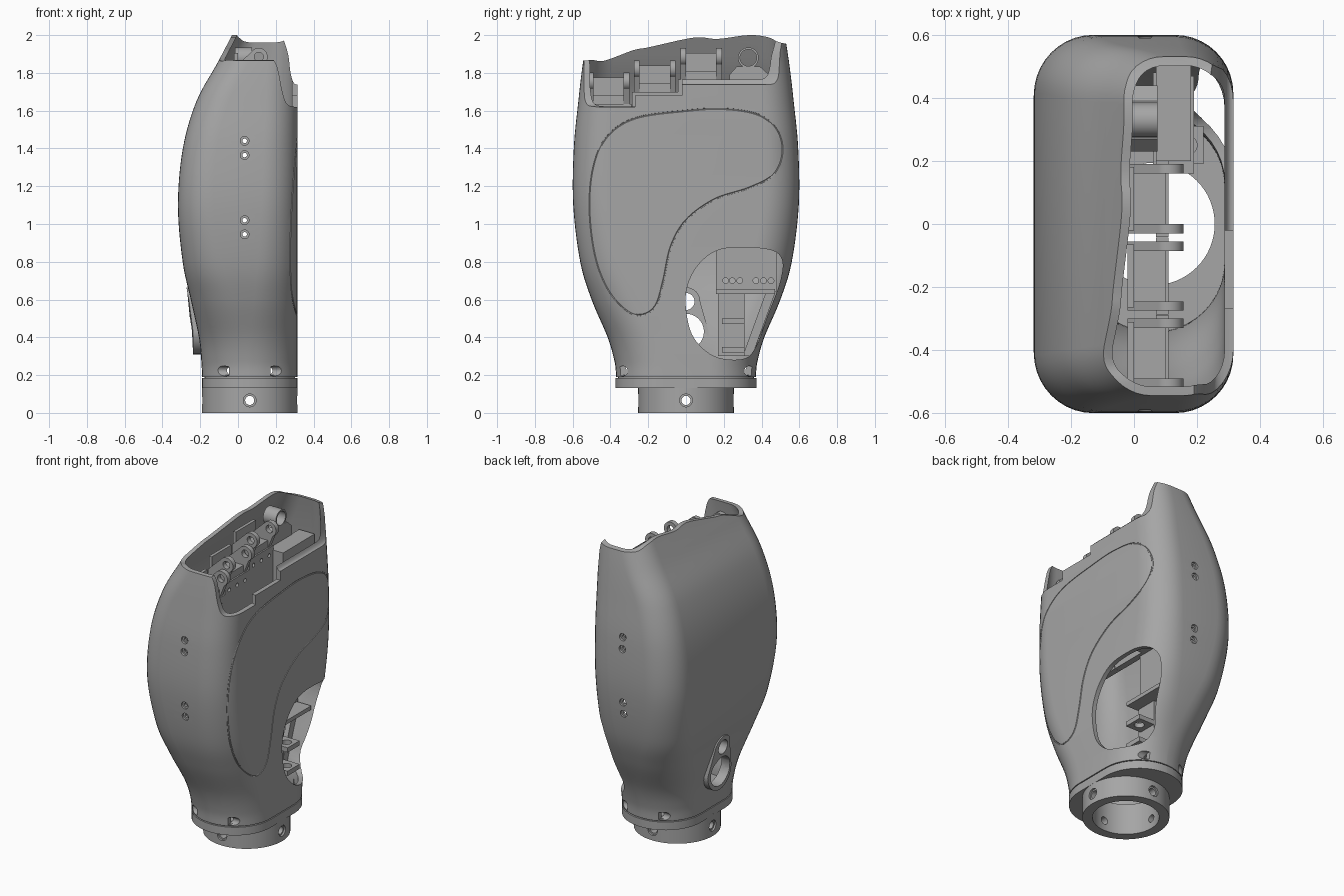
import bpy, bmesh, math
from mathutils import Vector

cube = bpy.data.objects.get("Cube")
if cube:
    bpy.data.objects.remove(cube, do_unlink=True)

grey = bpy.data.materials.new("plain_grey")
grey.use_nodes = True
grey.diffuse_color = (0.38, 0.38, 0.38, 1)
grey.node_tree.nodes["Principled BSDF"].inputs["Base Color"].default_value = grey.diffuse_color

XMAX, MID = 0.315, 0.062


# ---------- helpers ----------
def finish(name, bm):
    bmesh.ops.recalc_face_normals(bm, faces=bm.faces)
    me = bpy.data.meshes.new(name)
    bm.to_mesh(me)
    bm.free()
    me.materials.append(grey)
    ob = bpy.data.objects.new(name, me)
    bpy.context.collection.objects.link(ob)
    return ob


def prism(name, pts, axis, lo, hi):
    """Extrude a 2D outline along an axis; the outline uses the other two axes in order."""
    place = {"x": lambda p, h: (h, p[0], p[1]),
             "y": lambda p, h: (p[0], h, p[1]),
             "z": lambda p, h: (p[0], p[1], h)}[axis]
    bm = bmesh.new()
    a = [bm.verts.new(place(p, lo)) for p in pts]
    b = [bm.verts.new(place(p, hi)) for p in pts]
    bm.faces.new(a)
    bm.faces.new(b)
    for i in range(len(pts)):
        j = (i + 1) % len(pts)
        bm.faces.new((a[i], a[j], b[j], b[i]))
    return finish(name, bm)


def box(name, x, y, z):
    return prism(name, [(x[0], y[0]), (x[1], y[0]), (x[1], y[1]), (x[0], y[1])], "z", *z)


def circle(u, v, r, n=32):
    return [(u + r * math.cos(math.tau * i / n), v + r * math.sin(math.tau * i / n)) for i in range(n)]


def hole(u, v, r, axis, lo, hi):
    return prism("cutter", circle(u, v, r), axis, lo, hi)


def spline(pts, n, closed=False):
    """Smooth path through the points."""
    p = [Vector(q) for q in pts]
    m = len(p)
    out = []
    for i in range(m if closed else m - 1):
        if closed:
            a, b, c, d = (p[(i + k) % m] for k in (-1, 0, 1, 2))
        else:
            a, b, c, d = (p[min(max(i + k, 0), m - 1)] for k in (-1, 0, 1, 2))
        for s in range(n):
            t = s / n
            out.append(0.5 * (2 * b + (c - a) * t + (2 * a - 5 * b + 4 * c - d) * t**2
                              + (3 * b - a - 3 * c + d) * t**3))
    return out if closed else out + [p[-1]]


def rounded(x0, x1, b, r, k=10):
    """Rounded rectangle outline."""
    r = min(r, (x1 - x0) / 2 - 0.001)
    out = []
    for q, (cx, cy) in enumerate([(x1 - r, b - r), (x0 + r, b - r), (x0 + r, r - b), (x1 - r, r - b)]):
        for i in range(k + 1):
            t = math.pi / 2 * (q + i / k)
            out.append((cx + r * math.cos(t), cy + r * math.sin(t)))
    return out


def cut(ob, cutters):
    for c in cutters:
        mod = ob.modifiers.new("cut", "BOOLEAN")
        mod.operation, mod.solver, mod.object = "DIFFERENCE", "EXACT", c
    dg = bpy.context.evaluated_depsgraph_get()
    me = bpy.data.meshes.new_from_object(ob.evaluated_get(dg))
    ob.modifiers.clear()
    ob.data = me
    for c in cutters:
        bpy.data.objects.remove(c, do_unlink=True)
    return ob


# ---------- palm shell: z, lowest x, half depth, corner radius ----------
stations = spline([(0.19, -0.19, 0.37, 0.25), (0.27, -0.194, 0.378, 0.25), (0.4, -0.207, 0.415, 0.245),
                   (0.6, -0.25, 0.5, 0.23), (0.8, -0.293, 0.56, 0.21), (1.1, -0.318, 0.597, 0.19),
                   (1.4, -0.292, 0.594, 0.18), (1.65, -0.22, 0.57, 0.17), (1.86, -0.105, 0.545, 0.16),
                   (2.08, 0.01, 0.51, 0.13)], 7)


def station(z):
    for s, e in zip(stations, stations[1:]):
        if s[0] <= z <= e[0]:
            return s.lerp(e, (z - s[0]) / (e[0] - s[0]))
    return stations[-1]


def face_x(y, z):
    _, _, b, r = station(z)
    d = max(0, abs(y) - (b - r))
    return XMAX - r + math.sqrt(max(0, r * r - d * d))


bm = bmesh.new()
T = 0.028
rings = [[bm.verts.new((x, y, s[0])) for x, y in rounded(s[1], XMAX, s[2], s[3])] for s in stations]
rings += [[bm.verts.new((x, y, s[0])) for x, y in rounded(s[1] + T, XMAX - T, s[2] - T, s[3] - T)]
          for s in reversed(stations)]
for r0, r1 in zip(rings, rings[1:] + rings[:1]):
    for i in range(len(r0)):
        j = (i + 1) % len(r0)
        bm.faces.new((r0[i], r0[j], r1[j], r1[i]))
shell = finish("palm_shell", bm)

# Wavy top rim and the stepped opening on the flat side
rim = spline([(-0.6, 1.86), (-0.5, 1.868), (-0.43, 1.865), (-0.28, 1.92), (-0.2, 1.935), (0, 1.98),
              (0.08, 1.988), (0.17, 1.98), (0.33, 2.0), (0.43, 1.99), (0.5, 1.96), (0.6, 1.945)], 4)
cutters = [prism("cutter", [tuple(p) for p in rim] + [(0.7, 2.3), (-0.7, 2.3)], "x", -0.6, 0.6)]
front_notch = spline([(0.16, 1.9), (0.205, 1.84), (0.235, 1.7), (0.26, 1.635), (0.3, 1.62)], 5)
back_notch = spline([(0.24, 1.98), (0.265, 1.9), (0.28, 1.79), (0.3, 1.742), (0.33, 1.74)], 5)
top = [(0.5, 2.2), (0.16, 2.2)]
cutters.append(prism("cutter", [tuple(p) for p in front_notch] + [(0.5, 1.62)] + top, "y", -0.7, -0.27))
cutters.append(box("cutter", (0.2, 0.5), (-0.28, -0.02), (1.68, 2.2)))
cutters.append(prism("cutter", [tuple(p) for p in back_notch] + [(0.5, 1.74)] + top, "y", -0.03, 0.7))

# Thumb opening
thumb = spline([(0.2, 0.87), (0.08, 0.8), (0.01, 0.68), (0.0, 0.55), (0.04, 0.4), (0.15, 0.3), (0.3, 0.285),
                (0.37, 0.35), (0.43, 0.51), (0.5, 0.7), (0.505, 0.82), (0.42, 0.868)], 6, True)
cutters.append(prism("cutter", [tuple(p) for p in thumb], "x", 0.06, 0.5))

# Side screw recesses and lower screw recesses
for sign in (-1, 1):
    for z in (1.44, 1.365, 1.02, 0.945):
        y = station(z)[2]
        cutters.append(hole(0.035, z, 0.023, "y", *sorted((sign * (y - 0.014), sign * 0.7))))
        cutters.append(hole(0.035, z, 0.012, "y", *sorted((sign * (y - 0.06), sign * 0.7))))
        cutters[-1].scale = (1, 1, 1)
    for side in (-1, 1):
        cutters.append(hole(sign * 0.335, 0.222, 0.026, "x",
                            *sorted((MID + side * 0.11, MID + side * 0.4))))

# Curved panel seam as a fine groove
seam = spline([(-0.51, 1.08), (-0.49, 1.3), (-0.42, 1.46), (-0.27, 1.56), (0, 1.6), (0.2, 1.61), (0.38, 1.58),
               (0.48, 1.5), (0.51, 1.38), (0.46, 1.26), (0.33, 1.19), (0.15, 1.13), (0, 1.02), (-0.08, 0.88),
               (-0.12, 0.7), (-0.16, 0.57), (-0.23, 0.52), (-0.31, 0.54), (-0.41, 0.65), (-0.48, 0.83)], 8, True)
curve = bpy.data.curves.new("seam", "CURVE")
curve.dimensions, curve.bevel_depth, curve.bevel_resolution = "3D", 0.005, 1
path = curve.splines.new("POLY")
path.points.add(len(seam) - 1)
path.use_cyclic_u = True
for pt, (y, z) in zip(path.points, seam):
    pt.co = (face_x(y, z), y, z, 1)
tube = bpy.data.objects.new("seam", curve)
bpy.context.collection.objects.link(tube)
seam_mesh = bpy.data.meshes.new_from_object(tube.evaluated_get(bpy.context.evaluated_depsgraph_get()))
bpy.data.objects.remove(tube)
bm = bmesh.new()
bm.from_mesh(seam_mesh)
cutters.append(finish("cutter", bm))


def port_cutters():
    return [hole(0, 0.43, 0.095, "x", -0.5, -0.1), hole(0, 0.59, 0.045, "x", -0.5, -0.1)]


cut(shell, cutters + port_cutters())

# Raised port surround on the rounded side
arc = [(0.12 * math.cos(t), 0.43 + 0.12 * math.sin(t)) for t in [math.pi * (1 + i / 16) for i in range(17)]]
arc += [(0.075 * math.cos(t), 0.59 + 0.075 * math.sin(t)) for t in [math.pi * i / 16 for i in range(17)]]
port = prism("port_surround", arc, "x", -0.238, -0.18)
for v in port.data.vertices:
    v.co.x -= max(0, v.co.z - 0.48) * 0.19
cut(port, port_cutters())

# ---------- wrist ----------
collar = prism("wrist_collar", rounded(-0.19, XMAX, 0.372, 0.25), "z", 0.132, 0.184)
neck = prism("wrist_neck", rounded(-0.178, XMAX - 0.012, 0.36, 0.24), "z", 0.17, 0.2)
ring = prism("wrist_ring", circle(MID, 0, 0.253, 64), "z", 0, 0.14)
for ob in (collar, neck, ring):
    bores = [prism("cutter", circle(MID, 0, 0.194, 64), "z", -0.1, 0.3)]
    if ob is ring:
        bores += [hole(MID, 0.066, 0.024, "y", -0.5, 0.5), hole(0, 0.066, 0.024, "x", -0.5, 0.6)]
        for s in (-1, 1):
            bores.append(hole(MID, 0.066, 0.034, "y", *sorted((s * 0.24, s * 0.4))))
            bores.append(hole(0, 0.066, 0.034, "x", *sorted((MID + s * 0.24, MID + s * 0.4))))
    cut(ob, bores)

# ---------- finger mounts ----------
for name, y, z in (("first", -0.41, 1.755), ("second", -0.165, 1.82), ("third", 0.08, 1.885)):
    knuckle = [(0.11 + 0.047 * math.cos(t), z + 0.047 * math.sin(t))
               for t in [math.radians(-60 + 12 * i) for i in range(18)]]
    for side in (-1, 1):
        yc = y + side * 0.095
        arm = prism(name + "_finger_arm", knuckle + [(-0.02, z - 0.06), (-0.02, z - 0.125), (0.1, z - 0.125)],
                    "y", yc - 0.015, yc + 0.015)
        cut(arm, [hole(0.11, z, 0.024, "y", yc - 0.1, yc + 0.1)])
    box(name + "_finger_bar", (-0.02, 0.1), (y - 0.1, y + 0.1), (z - 0.125, z - 0.075))
    box(name + "_finger_backplate", (-0.02, 0), (y - 0.1, y + 0.1), (z - 0.1, z + 0.02))
    plate = box(name + "_spine_plate", (0.07, 0.11), (y - 0.122, y + 0.122), (1.0, z - 0.12))
    cut(plate, [hole(y + d, z - 0.17, 0.012, "x", 0, 0.2) for d in (-0.08, 0, 0.08)])

eye = prism("last_finger_eye", circle(0.33, 1.88, 0.055), "x", -0.015, 0.075)
cut(eye, [hole(0.33, 1.88, 0.044, "x", -0.1, 0.2)])
prism("last_finger_base", [(0.23, 1.72), (0.44, 1.72), (0.44, 1.79), (0.39, 1.835), (0.27, 1.835), (0.23, 1.79)],
      "x", -0.015, 0.075)
box("drive_block", (0.07, 0.18), (0.2, 0.52), (1.0, 1.735))

# ---------- thumb mechanism ----------
plate = box("thumb_plate", (0.06, 0.09), (0.16, 0.48), (0.64, 1.02))
cut(plate, [hole(y, 0.7, 0.015, "x", 0, 0.2) for y in (0.21, 0.245, 0.285, 0.37, 0.41, 0.45)])
box("thumb_rail", (0.06, 0.19), (0.16, 0.47), (0.63, 0.655))
box("thumb_post", (0.07, 0.11), (0.17, 0.31), (0.3, 0.64))
prism("thumb_strut", [(0.3, 0.3), (0.35, 0.3), (0.47, 0.63), (0.42, 0.63)], "x", 0.07, 0.1)
for z in (0.32, 0.47):
    lug = box("thumb_lug", (0.09, 0.22), (0.19, 0.31), (z, z + 0.03))
    cut(lug, [hole(0.17, 0.25, 0.03, "z", 0, 1)])

# ---------- shading ----------
bpy.ops.object.select_all(action="DESELECT")
for ob in bpy.context.collection.objects:
    if ob.type == "MESH" and grey.name in ob.data.materials:
        ob.select_set(True)
        bpy.context.view_layer.objects.active = ob
bpy.ops.object.shade_smooth_by_angle(angle=math.radians(30))
